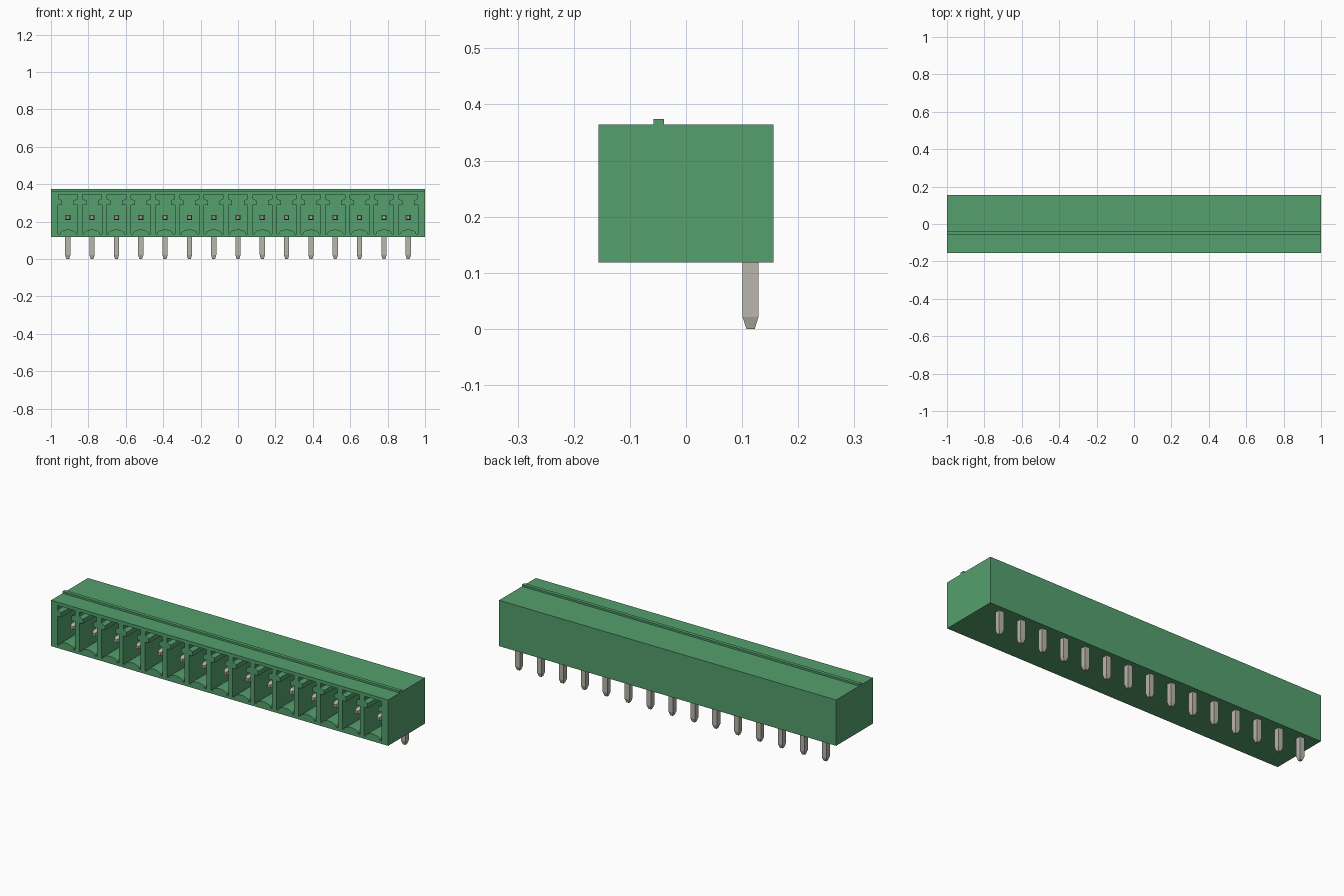
import bpy, bmesh, math
from mathutils import Vector

if "Cube" in bpy.data.objects:
    bpy.data.objects.remove(bpy.data.objects["Cube"], do_unlink=True)

COUNT, PITCH = 15, 0.13
XS = [(i - (COUNT - 1) / 2) * PITCH for i in range(COUNT)]


def material(name, color):
    m = bpy.data.materials.new(name)
    m.diffuse_color = color
    m.use_nodes = True
    bsdf = m.node_tree.nodes["Principled BSDF"]
    bsdf.inputs["Base Color"].default_value = color
    bsdf.inputs["Roughness"].default_value = 0.6
    return m


def finish(bm, name, mat):
    bmesh.ops.recalc_face_normals(bm, faces=bm.faces[:])
    me = bpy.data.meshes.new(name)
    bm.to_mesh(me)
    bm.free()
    me.materials.append(mat)
    ob = bpy.data.objects.new(name, me)
    bpy.context.collection.objects.link(ob)
    return ob


def loft(bm, rings):
    """Skin a list of equal-length point rings and cap both ends."""
    vs = [[bm.verts.new(p) for p in ring] for ring in rings]
    n = len(vs[0])
    for a, b in zip(vs, vs[1:]):
        for i in range(n):
            j = (i + 1) % n
            bm.faces.new((a[i], a[j], b[j], b[i]))
    bm.faces.new(vs[0][::-1])
    bm.faces.new(vs[-1])


green = material("green plastic", (0.09, 0.35, 0.155, 1))
metal = material("tinned metal", (0.49, 0.465, 0.405, 1))

# Housing: side profile with the top ridge, extruded along x
side = [(-0.156, 0.118), (0.156, 0.118), (0.156, 0.364), (-0.039, 0.364),
        (-0.039, 0.374), (-0.058, 0.374), (-0.058, 0.364), (-0.156, 0.364)]
bm = bmesh.new()
loft(bm, [[(x, y, z) for y, z in side] for x in (-1, 1)])
housing = finish(bm, "housing", green)

# Socket openings: keyed slot on top, arched bump on the floor
arch = [(0.043 * math.sin(a), 0.134 + 0.023 * math.cos(a))
        for a in (math.radians(15 * k) for k in range(1, 7))]
half = arch + [(0.052, 0.134), (0.052, 0.288), (0.031, 0.288),
               (0.031, 0.312), (0.051, 0.322), (0.051, 0.346)]
socket = [(0, 0.157)] + half + [(-x, z) for x, z in reversed(half)]
bm = bmesh.new()
for cx in XS:
    loft(bm, [[(cx + x, y, z) for x, z in socket] for y in (-0.2, 0.08)])
cutter = finish(bm, "socket_cutter", green)
cutter.hide_render = True

mod = housing.modifiers.new("sockets", "BOOLEAN")
mod.operation = "DIFFERENCE"
mod.solver = "EXACT"
mod.object = cutter
bpy.context.view_layer.objects.active = housing
housing.select_set(True)
bpy.ops.object.modifier_apply(modifier=mod.name)
bpy.data.objects.remove(cutter, do_unlink=True)

# Bent square pins: tapered solder tail, mitred corner, tapered contact tip
R, TIP = 0.014, 0.0075
PY, PZ = 0.115, 0.222
stations = [  # centre y, centre z, half width, offset direction in yz
    (PY, 0.0, TIP, (1, 0)), (PY, 0.021, R, (1, 0)), (PY, PZ, R, (1, 1)),
    (-0.09, PZ, R, (0, 1)), (-0.11, PZ, TIP, (0, 1))]
for n, cx in enumerate(XS, 1):
    rings = []
    for y, z, r, (dy, dz) in stations:
        rings.append([Vector((cx + sx * r, y + s * r * dy, z + s * r * dz))
                      for sx, s in ((-1, -1), (1, -1), (1, 1), (-1, 1))])
    bm = bmesh.new()
    loft(bm, rings)
    finish(bm, f"pin_{n:02d}", metal)
